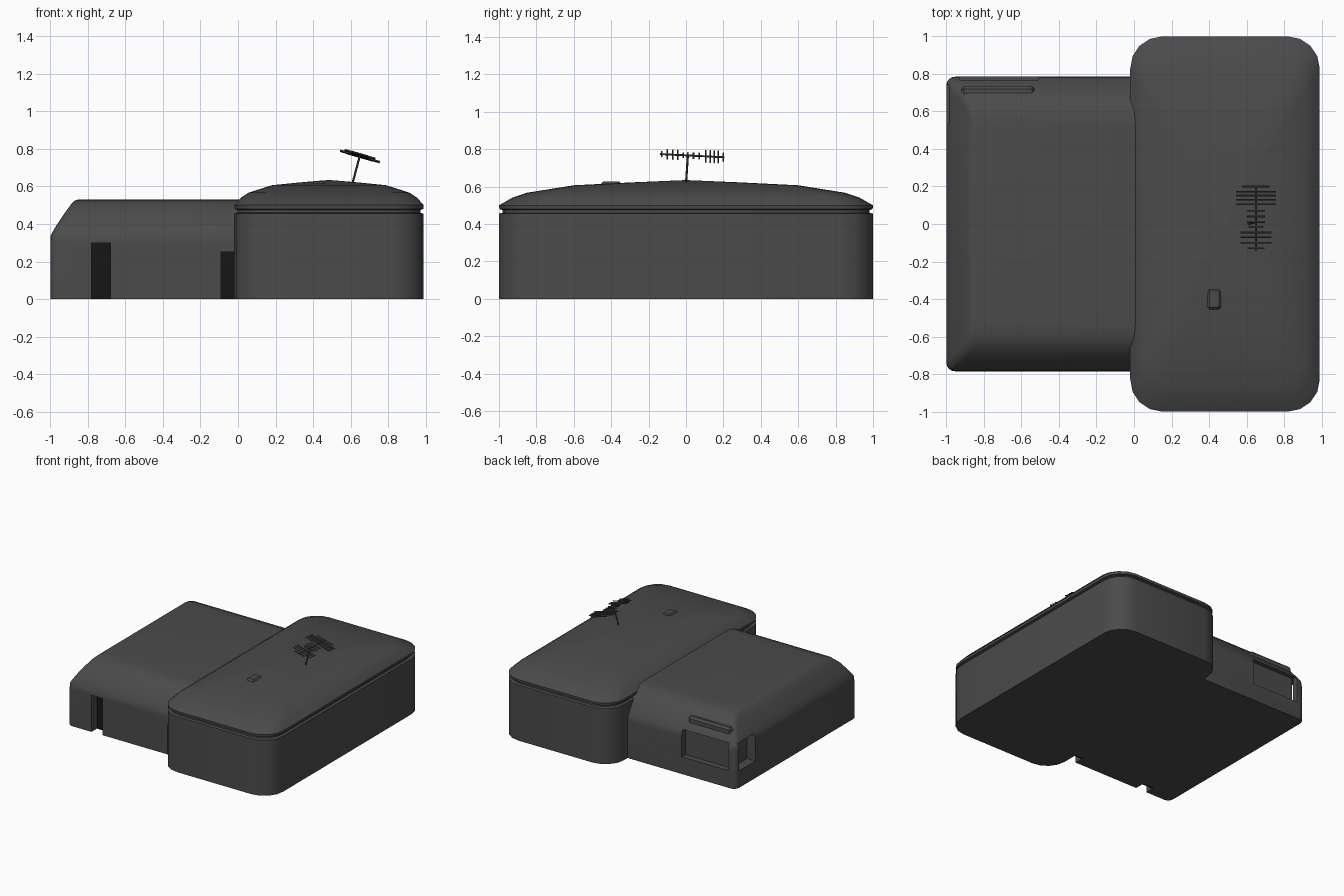
import bpy, bmesh, math
from mathutils import Vector

if "Cube" in bpy.data.objects:
    bpy.data.objects.remove(bpy.data.objects["Cube"])


def material(name, v):
    m = bpy.data.materials.new(name)
    m.diffuse_color = (v, v, v, 1)
    m.use_nodes = True
    m.node_tree.nodes["Principled BSDF"].inputs["Base Color"].default_value = m.diffuse_color
    return m


GREY = material("dark_grey", 0.07)
BLACK = material("black", 0.008)


def finish(name, bm, mat=GREY, smooth=True):
    bmesh.ops.recalc_face_normals(bm, faces=bm.faces)
    me = bpy.data.meshes.new(name)
    bm.to_mesh(me)
    bm.free()
    ob = bpy.data.objects.new(name, me)
    bpy.context.collection.objects.link(ob)
    me.materials.append(mat)
    if smooth:
        bpy.ops.object.select_all(action='DESELECT')
        ob.select_set(True)
        bpy.context.view_layer.objects.active = ob
        bpy.ops.object.shade_smooth_by_angle(angle=math.radians(30))
    return ob


def rounded_rect(x0, x1, y0, y1, r, n=4):
    centres = [(x1 - r, y1 - r), (x0 + r, y1 - r), (x0 + r, y0 + r), (x1 - r, y0 + r)]
    pts = []
    for q, (cx, cy) in enumerate(centres):
        for i in range(n + 1):
            a = math.pi / 2 * (q + i / n)
            pts.append((cx + r * math.cos(a), cy + r * math.sin(a)))
    return pts


def loft(name, rings):
    """Skin a stack of (outline, z) rings and cap both ends."""
    bm = bmesh.new()
    loops = [[bm.verts.new((x, y, z)) for x, y in pts] for pts, z in rings]
    for a, b in zip(loops, loops[1:]):
        for i in range(len(a)):
            j = (i + 1) % len(a)
            bm.faces.new((a[i], a[j], b[j], b[i]))
    bm.faces.new(loops[0])
    bm.faces.new(loops[-1])
    return finish(name, bm)


def box(name, lo, hi, mat=GREY, bevel=0.0):
    bm = bmesh.new()
    bmesh.ops.create_cube(bm, size=1)
    for v in bm.verts:
        v.co = Vector([(l + h) / 2 + c * (h - l) for l, h, c in zip(lo, hi, v.co)])
    if bevel:
        bmesh.ops.bevel(bm, geom=bm.edges[:], offset=bevel, segments=1, affect='EDGES')
    return finish(name, bm, mat, smooth=False)


def cut(target, name, lo, hi):
    cutter = box(name, lo, hi)
    cutter.hide_render = True
    cutter.hide_viewport = True
    mod = target.modifiers.new(name, 'BOOLEAN')
    mod.operation = 'DIFFERENCE'
    mod.object = cutter


def rod(name, a, b, r):
    a, b = Vector(a), Vector(b)
    bm = bmesh.new()
    bmesh.ops.create_cone(bm, cap_ends=True, segments=6, radius1=r, radius2=r, depth=(b - a).length)
    rot = (b - a).to_track_quat('Z', 'Y')
    for v in bm.verts:
        v.co = rot @ v.co + (a + b) / 2
    return finish(name, bm)


# Main hall: walls, shadow groove, eave lip and domed roof
CX, HX = 0.485, 0.505


def hall(inset=0.0, scale=1.0):
    pts = rounded_rect(CX - HX + inset, CX + HX - inset, -1 + inset, 1 - inset, 0.17)
    return [(CX + (x - CX) * scale, y * scale) for x, y in pts]


loft("main_hall", [
    (hall(), 0), (hall(), 0.455), (hall(0.018), 0.46), (hall(0.018), 0.475),
    (hall(0.002), 0.48), (hall(), 0.5), (hall(scale=0.93), 0.54), (hall(scale=0.85), 0.567),
    (hall(scale=0.6), 0.607), (hall(scale=0.3), 0.622), (hall(scale=0.02), 0.634)])

# Side wing with a curved roof edge at front and back
wing_profile = [(-1, 0.785, 0), (-1, 0.785, 0.305), (-0.998, 0.78, 0.34), (-0.97, 0.75, 0.39),
                (-0.93, 0.71, 0.45), (-0.89, 0.65, 0.505), (-0.87, 0.60, 0.525), (-0.85, 0.53, 0.531)]
wing = loft("side_wing", [(rounded_rect(x, 0.3, -y, y, 0.045), z) for x, y, z in wing_profile])

# Doorways in the wing front and the recessed back corner
cut(wing, "front_doorway_cutter", (-0.78, -0.9, -0.1), (-0.68, -0.70, 0.3))
cut(wing, "inner_doorway_cutter", (-0.09, -0.9, -0.1), (0.02, -0.70, 0.25))
cut(wing, "corner_back_cutter", (-0.93, 0.735, 0.14), (-0.51, 0.9, 0.36))
cut(wing, "corner_side_cutter", (-1.1, 0.53, 0.14), (-0.925, 0.74, 0.36))
for label, x0, x1, z in (("front", -0.78, -0.68, 0.3), ("inner", -0.09, 0.02, 0.25)):
    box(label + "_door", (x0, -0.715, 0.0), (x1, -0.69, z), BLACK)

# Low dormer over the recessed corner
box("corner_dormer", (-0.92, 0.46, 0.3), (-0.53, 0.735, 0.46), bevel=0.015)

# Roof hatch
box("roof_hatch", (0.39, -0.455, 0.6), (0.465, -0.345, 0.627), bevel=0.012)


# Roof aerial: mast, boom and tilted cross elements
def boom_point(y):
    return Vector((0.65, y, 0.767 - 0.05 * y))


rod("aerial_mast", (0.61, 0.0, 0.615), boom_point(0.01), 0.006)
rod("aerial_boom", boom_point(-0.14), boom_point(0.205), 0.005)
elements = [(0.2, 0.075), (0.172, 0.11), (0.152, 0.11), (0.13, 0.11), (0.105, 0.11),
            (0.07, 0.05), (0.04, 0.05), (0.01, 0.05), (-0.015, 0.04),
            (-0.045, 0.085), (-0.07, 0.085), (-0.1, 0.085), (-0.13, 0.045)]
tilt = Vector((math.cos(0.28), 0, -math.sin(0.28)))
for i, (y, half) in enumerate(elements):
    c = boom_point(y)
    rod(f"aerial_element_{i + 1}", c - tilt * half, c + tilt * half, 0.005)
